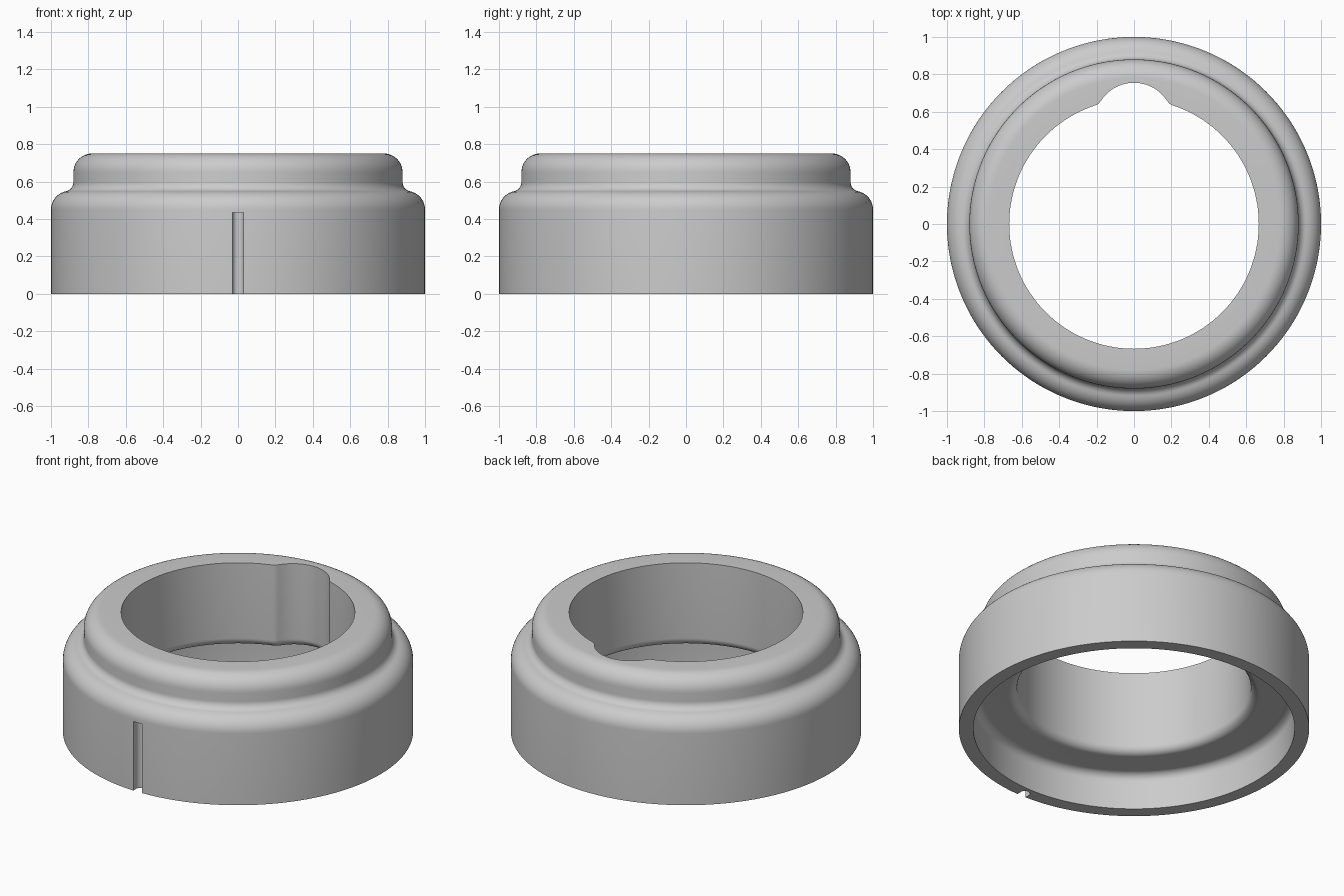
import bpy, bmesh
from math import sin, cos, pi, sqrt, radians, exp, log

cube = bpy.data.objects.get("Cube")
if cube:
    bpy.data.objects.remove(cube, do_unlink=True)

SEGMENTS = 360
BORE = 0.667
FILLET = 0.05

grey = bpy.data.materials.new("neutral grey")
grey.use_nodes = True
colour = (0.6, 0.6, 0.6, 1)
grey.diffuse_color = colour
grey.node_tree.nodes["Principled BSDF"].inputs["Base Color"].default_value = colour


def arc(cx, cz, r, start, end, steps=10):
    """Points of an arc, angles in degrees."""
    angles = [radians(start + (end - start) * i / steps) for i in range(steps + 1)]
    return [(cx + r * cos(a), cz + r * sin(a)) for a in angles]


def bore_offset(angle):
    """Extra bore radius for the rounded keyway at the back."""
    t = angle - pi / 2
    centre, r, blend = 0.545, 0.21, 0.006
    inside = r * r - (centre * sin(t)) ** 2
    if cos(t) < 0 or inside <= 0:
        return 0
    gap = centre * cos(t) + sqrt(inside) - BORE
    return max(gap, 0) + blend * log(1 + exp(-abs(gap) / blend))


def make_object(name, bm):
    bmesh.ops.recalc_face_normals(bm, faces=bm.faces)
    mesh = bpy.data.meshes.new(name)
    bm.to_mesh(mesh)
    bm.free()
    mesh.materials.append(grey)
    obj = bpy.data.objects.new(name, mesh)
    bpy.context.collection.objects.link(obj)
    return obj


# Outer wall with stepped, rounded shoulder
fixed = [(1, 0)] + arc(0.9, 0.45, 0.1, 0, 78.5)
fixed += arc(0.93, 0.597, 0.05, 258.5, 180)[1:]
fixed += arc(0.78, 0.65, 0.1, 0, 90)
# Bore and its rounded lower lip, which follow the keyway
bore = [(BORE, 0.75)] + arc(BORE + FILLET, 0.225 + FILLET, FILLET, 180, 270)
# Lower recess
recess = arc(0.867, 0.175, 0.05, 90, 0, 8) + [(0.917, 0)]

bm = bmesh.new()
rings = []
for i in range(SEGMENTS):
    a = 2 * pi * i / SEGMENTS
    shift = bore_offset(a)
    section = fixed + [(r + shift, z) for r, z in bore] + recess
    rings.append([bm.verts.new((r * cos(a), r * sin(a), z)) for r, z in section])
for i, ring in enumerate(rings):
    after = rings[(i + 1) % SEGMENTS]
    for j in range(len(ring)):
        k = (j + 1) % len(ring)
        bm.faces.new((ring[j], after[j], after[k], ring[k]))
collar = make_object("collar_ring", bm)

# Round-backed slot in the front wall
bm = bmesh.new()
outline = [(0.03, -1.1)] + arc(0, -0.97, 0.03, 0, 180, 16) + [(-0.03, -1.1)]
face = bm.faces.new([bm.verts.new((x, y, -0.1)) for x, y in outline])
top = bmesh.ops.extrude_face_region(bm, geom=[face])["geom"]
for v in top:
    if isinstance(v, bmesh.types.BMVert):
        v.co.z = 0.435
cutter = make_object("slot_cutter", bm)
cutter.hide_render = True

cut = collar.modifiers.new("front slot", "BOOLEAN")
cut.operation = "DIFFERENCE"
cut.solver = "EXACT"
cut.object = cutter

bpy.ops.object.select_all(action="DESELECT")
collar.select_set(True)
bpy.context.view_layer.objects.active = collar
bpy.ops.object.modifier_apply(modifier=cut.name)
bpy.data.objects.remove(cutter, do_unlink=True)
bpy.ops.object.shade_smooth_by_angle(angle=radians(30))
